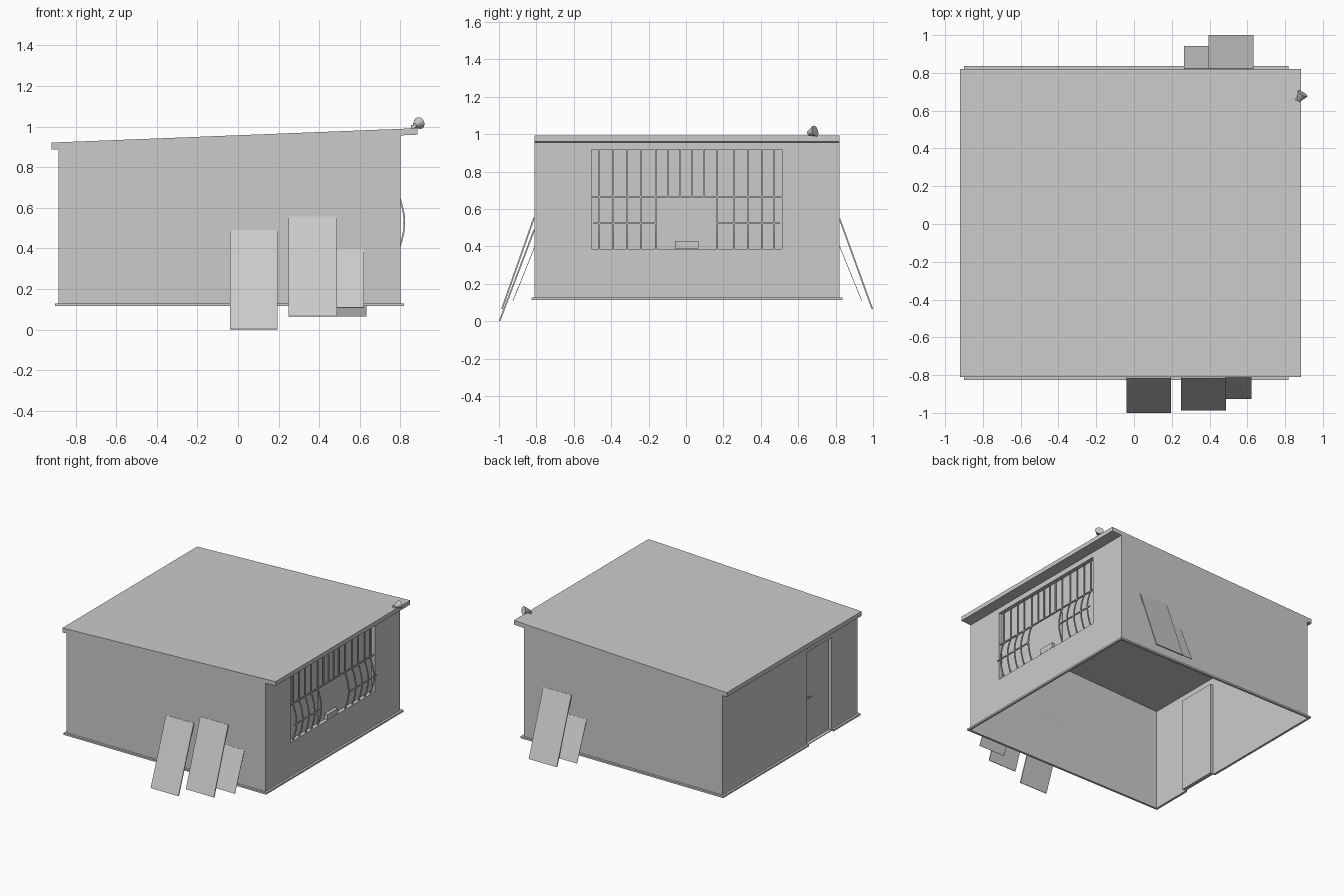
import bpy, math
from mathutils import Vector

if "Cube" in bpy.data.objects:
    bpy.data.objects.remove(bpy.data.objects["Cube"])

Y0, Y1 = -0.81, 0.82          # front / back walls
XL, XR = -0.884, 0.80         # left / right walls
ZB = 0.115                    # bottom of the walls


def roof_under(x):
    return 0.887 + (x + 0.92) / 1.805 * 0.073


def mesh(name, verts, faces):
    me = bpy.data.meshes.new(name)
    me.from_pydata([tuple(v) for v in verts], [], faces)
    me.update()
    ob = bpy.data.objects.new(name, me)
    bpy.context.collection.objects.link(ob)
    return ob


def prism(name, profile, y0, y1):
    """Extrude an x-z outline (clockwise seen from the back) along y."""
    n = len(profile)
    verts = [(x, y0, z) for x, z in profile] + [(x, y1, z) for x, z in profile]
    faces = [tuple(range(n)), tuple(range(2 * n - 1, n - 1, -1))]
    faces += [(i, i + n, (i + 1) % n + n, (i + 1) % n) for i in range(n)]
    return mesh(name, verts, faces)


def box(name, x0, x1, y0, y1, z0, z1):
    return prism(name, [(x0, z0), (x1, z0), (x1, z1), (x0, z1)], y0, y1)


def wall_with_recess(name, x, hole, depth):
    """Single-sheet side wall with a recessed closed opening."""
    a, b, c, d = hole
    top = roof_under(x)
    rect = lambda px, y0, y1, z0, z1: [(px, y0, z0), (px, y1, z0), (px, y1, z1), (px, y0, z1)]
    verts = rect(x, Y0, Y1, ZB, top) + rect(x, a, b, c, d) + rect(x + depth, a, b, c, d)
    faces = [(8, 9, 10, 11)]
    for k in (0, 4):
        for i in range(4):
            j = (i + 1) % 4
            faces.append((k + i, k + j, k + 4 + j, k + 4 + i))
    if x < 0:
        faces = [f[::-1] for f in faces]
    return mesh(name, verts, faces)


# Open-bottomed shell
for name, y, flip in (("front_wall", Y0, False), ("back_wall", Y1, True)):
    f = (0, 1, 2, 3)
    mesh(name, [(XL, y, ZB), (XR, y, ZB), (XR, y, roof_under(XR)), (XL, y, roof_under(XL))],
         [f[::-1] if flip else f])
WIN = (-0.505, 0.513, 0.387, 0.918)
DOOR = (-0.50, -0.20, 0.12, 0.83)
wall_with_recess("window_wall", XR, WIN, -0.03)
wall_with_recess("door_wall", XL, DOOR, 0.025)

# Sloping roof slab
prism("roof", [(-0.92, 0.887), (0.885, 0.96), (0.885, 0.992), (-0.92, 0.921)], Y0, Y1)

# Plinth strips, interrupted at the door
P = 0.017
box("plinth_front", XL - P, XR + P, Y0 - P, Y0, ZB, 0.128)
box("plinth_back", XL - P, XR + P, Y1, Y1 + P, ZB, 0.128)
box("plinth_right", XR, XR + P, Y0, Y1, ZB, 0.128)
box("plinth_left_a", XL - P, XL, Y0, DOOR[0], ZB, 0.128)
box("plinth_left_b", XL - P, XL, DOOR[1], Y1, ZB, 0.128)

# Door handle
box("door_handle_stem", XL + 0.003, XL + 0.025, -0.228, -0.220, 0.466, 0.476)
box("door_handle", XL - 0.001, XL + 0.006, -0.255, -0.218, 0.465, 0.477)

# Serving hatch and tray
box("hatch", 0.765, 0.775, -0.14, 0.147, 0.39, 0.65)
box("tray", 0.765, 0.80, -0.06, 0.067, 0.389, 0.43)

# Window bars: straight above, belly below
T = 0.004
path = [(0.79, WIN[3]), (0.79, 0.667)]
for i in range(1, 11):
    t = i / 10
    path.append((0.79 + 0.03 * math.sin(math.pi * t), 0.667 - 0.28 * t))


def bar(name, pts, y):
    prof = [(x - T, z) for x, z in pts] + [(x + T, z) for x, z in reversed(pts)]
    prism(name, prof, y - T, y + T)


for i, y in enumerate((-0.463, -0.388, -0.313, -0.243, -0.163, 0.168, 0.254, 0.329, 0.404, 0.473)):
    bar(f"window_bar_{i}", path, y)
for i, y in enumerate((-0.094, -0.03, 0.03, 0.094)):
    bar(f"upper_bar_{i}", path[:2], y)
box("rail_upper", 0.786, 0.794, WIN[0], WIN[1], 0.663, 0.671)
box("rail_lower_a", 0.816, 0.824, WIN[0] + 0.01, -0.163, 0.519, 0.527)
box("rail_lower_b", 0.816, 0.824, 0.168, WIN[1] - 0.01, 0.519, 0.527)


# Boards leaning on the walls
def board(name, x0, x1, yt, zt, yb, zb, th):
    s = Vector((0, yt - yb, zt - zb)).normalized()
    n = Vector((0, -s.z, s.y)) * th
    if yb > 0:
        n = -n
    b, t = Vector((0, yb, zb)), Vector((0, yt, zt))
    verts = [Vector((x, 0, 0)) + p for x in (x0, x1) for p in (b, b - n, t - n, t)]
    faces = [(0, 1, 2, 3), (7, 6, 5, 4), (0, 4, 5, 1), (1, 5, 6, 2), (2, 6, 7, 3), (3, 7, 4, 0)]
    if yb > 0:
        faces = [f[::-1] for f in faces]
    mesh(name, verts, faces)


board("front_board_a", -0.04, 0.195, -0.815, 0.491, -1.0, 0.003, 0.008)
board("front_board_b", 0.25, 0.487, -0.815, 0.557, -0.988, 0.067, 0.008)
board("front_board_small", 0.40, 0.622, -0.812, 0.395, -0.927, 0.108, 0.003)
board("back_board", 0.395, 0.633, 0.824, 0.552, 1.0, 0.067, 0.008)
board("back_board_small", 0.265, 0.50, 0.823, 0.40, 0.942, 0.108, 0.003)

# Small lamp on the roof edge
axis = Vector((0.45, 0.75, 0.25)).normalized()
bpy.ops.mesh.primitive_cone_add(vertices=16, radius1=0.011, radius2=0.03, depth=0.045,
                                location=(0.882, 0.672, 1.011),
                                rotation=axis.to_track_quat('Z', 'Y').to_euler())
bpy.context.object.name = "roof_lamp"
bpy.ops.object.shade_smooth_by_angle()
box("lamp_bracket", 0.852, 0.872, 0.655, 0.665, 0.985, 1.008)
